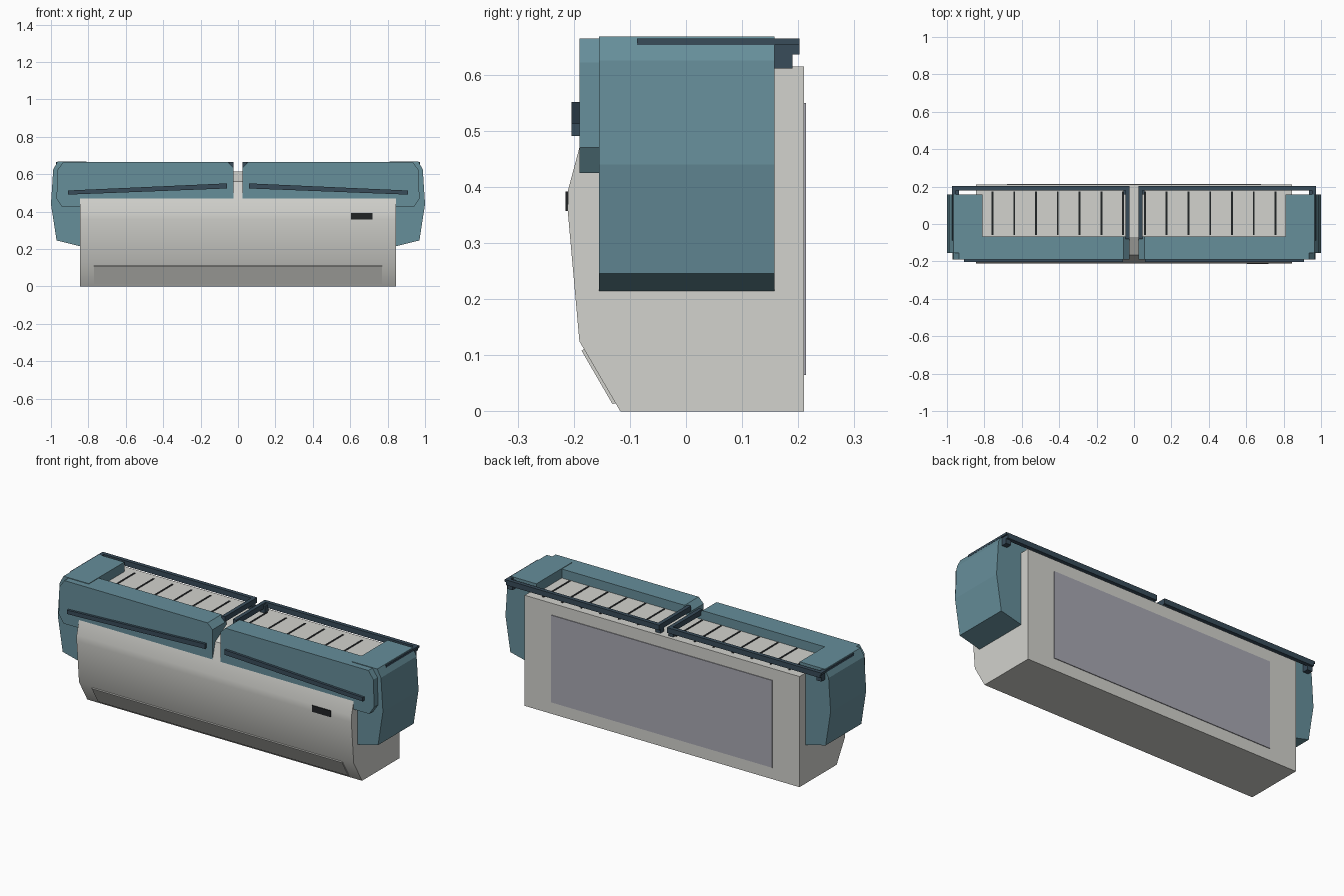
import bpy, bmesh, math
from mathutils import Vector

if "Cube" in bpy.data.objects:
    bpy.data.objects.remove(bpy.data.objects["Cube"], do_unlink=True)


def material(name, srgb):
    col = [(c / 255 / 12.92) if c < 11 else ((c / 255 + 0.055) / 1.055) ** 2.4 for c in srgb] + [1]
    m = bpy.data.materials.new(name)
    m.use_nodes = True
    m.diffuse_color = col
    m.node_tree.nodes["Principled BSDF"].inputs["Base Color"].default_value = col
    return m


SHELL = material("warm light grey", (210, 210, 205))
BLUE = material("dusty teal", (102, 142, 154))
TRIM = material("dark slate", (56, 76, 90))
BLACK = material("near black", (32, 35, 37))
PLATE = material("cool grey", (168, 168, 178))


def prism(name, pts, axis, lo, hi, mat, smooth=False, inset=None):
    """Extrude a profile: axis x takes (y, z) points, axis y takes (x, z) points."""
    place = (lambda p, t: (t, *p)) if axis == "x" else (lambda p, t: (p[0], t, p[1]))
    bm = bmesh.new()
    a = [bm.verts.new(place(p, lo)) for p in pts]
    b = [bm.verts.new(place(p, hi)) for p in pts]
    bm.faces.new(a)
    bm.faces.new(b[::-1])
    for i in range(len(pts)):
        j = (i + 1) % len(pts)
        bm.faces.new((a[i], b[i], b[j], a[j]))
    bmesh.ops.recalc_face_normals(bm, faces=bm.faces)
    if inset:  # recess the face that looks along the given direction
        face = max(bm.faces, key=lambda f: f.normal.dot(Vector(inset)))
        bmesh.ops.inset_individual(bm, faces=[face], thickness=0.009, depth=-0.003)
    me = bpy.data.meshes.new(name)
    bm.to_mesh(me)
    bm.free()
    me.materials.append(mat)
    ob = bpy.data.objects.new(name, me)
    bpy.context.collection.objects.link(ob)
    if smooth:
        bpy.ops.object.select_all(action="DESELECT")
        bpy.context.view_layer.objects.active = ob
        ob.select_set(True)
        bpy.ops.object.shade_smooth_by_angle(angle=math.radians(30))
    return ob


def box(name, x, y, z, mat):
    x = sorted(x)
    return prism(name, [(y[0], z[0]), (y[1], z[0]), (y[1], z[1]), (y[0], z[1])], "x", x[0], x[1], mat)


# Main housing with a bowed front
prism("housing", [(0.21, 0), (-0.117, 0), (-0.19, 0.125), (-0.211, 0.36), (-0.21, 0.395),
                  (-0.19, 0.47), (-0.165, 0.56), (-0.07, 0.615), (0.21, 0.615)],
      "x", -0.845, 0.845, SHELL, smooth=True)

# Air outlet flap on the lower slope
prism("outlet_flap", [(-0.178, 0.114), (-0.186, 0.108), (-0.131, 0.013), (-0.121, 0.016)],
      "x", -0.77, 0.77, SHELL, inset=(-0.86, -0.51, 0))
bpy.data.objects["outlet_flap"].data.update()

# Mounting plate and display
box("back_plate", (-0.68, 0.68), (0.205, 0.214), (0.065, 0.55), PLATE)
box("display", (0.605, 0.72), (-0.215, -0.2), (0.357, 0.392), BLACK)

# Two mirrored cover assemblies
for side, s in (("left", 1), ("right", -1)):
    def flip(pts):
        return [(s * x, z) for x, z in pts]

    # Front cover with chamfered corners and a lower outer tab
    prism(side + "_front_cover", flip([
        (0.024, 0.47), (0.024, 0.635), (0.055, 0.665), (0.935, 0.665), (0.966, 0.622),
        (0.97, 0.47), (0.94, 0.425), (0.84, 0.425), (0.84, 0.47)]), "y", -0.19, -0.066, BLUE)

    # Faceted end cap
    prism(side + "_end_cap", flip([
        (0.81, 0.215), (0.845, 0.215), (0.97, 0.246), (1.0, 0.44), (0.988, 0.625),
        (0.965, 0.668), (0.81, 0.668)]), "y", -0.155, 0.158, BLUE)

    # Tapered accent strip
    prism(side + "_accent_strip", flip([
        (0.06, 0.524), (0.06, 0.551), (0.91, 0.513), (0.91, 0.491)]), "y", -0.204, -0.185, TRIM)

    # Rails around the intake
    box(side + "_back_rail", (s * 0.024, s * 0.966), (0.18, 0.202), (0.636, 0.665), TRIM)
    box(side + "_inner_rail", (s * 0.024, s * 0.045), (-0.08, 0.202), (0.636, 0.665), TRIM)
    box(side + "_outer_rail", (s * 0.952, s * 0.974), (-0.087, 0.202), (0.653, 0.665), TRIM)
    for spot, x in (("inner", 0.024), ("outer", 0.935)):
        box(f"{side}_{spot}_rail_foot", (s * x, s * (x + 0.031)), (0.158, 0.19), (0.611, 0.655), TRIM)

    # Intake slots
    for i in range(7):
        x = s * (0.058 + 0.1165 * i)
        box(f"{side}_intake_slot_{i + 1}", (x - 0.005, x + 0.005), (-0.06, 0.175), (0.61, 0.617), BLACK)
